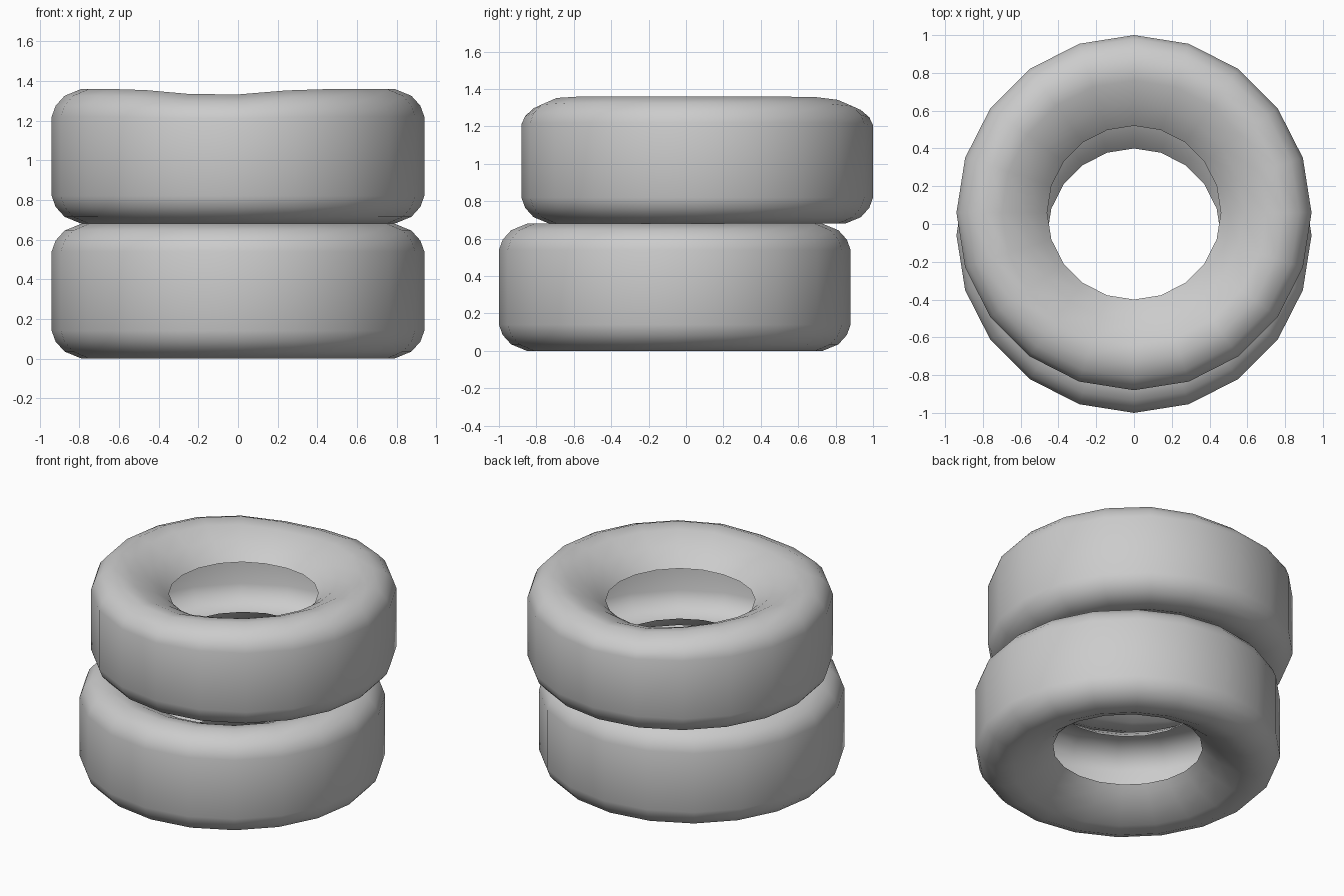
import bpy, bmesh, math

if "Cube" in bpy.data.objects:
    bpy.data.objects.remove(bpy.data.objects["Cube"])

SIDES = 20
HALF = 0.34
# Upper half of the tyre section: (radius, height above the mid-plane)
UPPER = [(0.94, 0.20), (0.92, 0.255), (0.875, 0.305), (0.79, 0.34),
         (0.70, 0.325), (0.58, 0.27), (0.50, 0.21), (0.46, 0.17)]
PROFILE = [(r, -z) for r, z in reversed(UPPER)] + UPPER


def sag(angle):
    """Soft dips in the sidewall towards the front and the back."""
    def dip(centre, width):
        d = (angle - centre + math.pi) % (2 * math.pi) - math.pi
        return math.exp(-(d / width) ** 2)
    return 0.032 * dip(math.radians(-98), 0.38) + 0.04 * dip(math.radians(98), 0.5)


def tyre(name, y, z, worn=False):
    # hollow shell of revolution, open at the central hole
    bm = bmesh.new()
    rings = []
    for i in range(SIDES):
        a = 2 * math.pi * i / SIDES
        ring = []
        for r, h in PROFILE:
            if worn and h > 0:
                h -= sag(a) * min(1, max(0, (h - 0.15) / 0.15))
            ring.append(bm.verts.new((r * math.cos(a), r * math.sin(a), h)))
        rings.append(ring)
    for i in range(SIDES):
        p, q = rings[i], rings[(i + 1) % SIDES]
        for j in range(len(PROFILE) - 1):
            bm.faces.new((p[j], q[j], q[j + 1], p[j + 1])).smooth = True
    me = bpy.data.meshes.new(name)
    bm.to_mesh(me)
    bm.free()
    ob = bpy.data.objects.new(name, me)
    ob.location = (0, y, z)
    bpy.context.collection.objects.link(ob)


# Two stacked tyres, slightly offset front to back
tyre("lower_tyre", -0.06, HALF)
tyre("upper_tyre", 0.06, 3 * HALF, worn=True)
